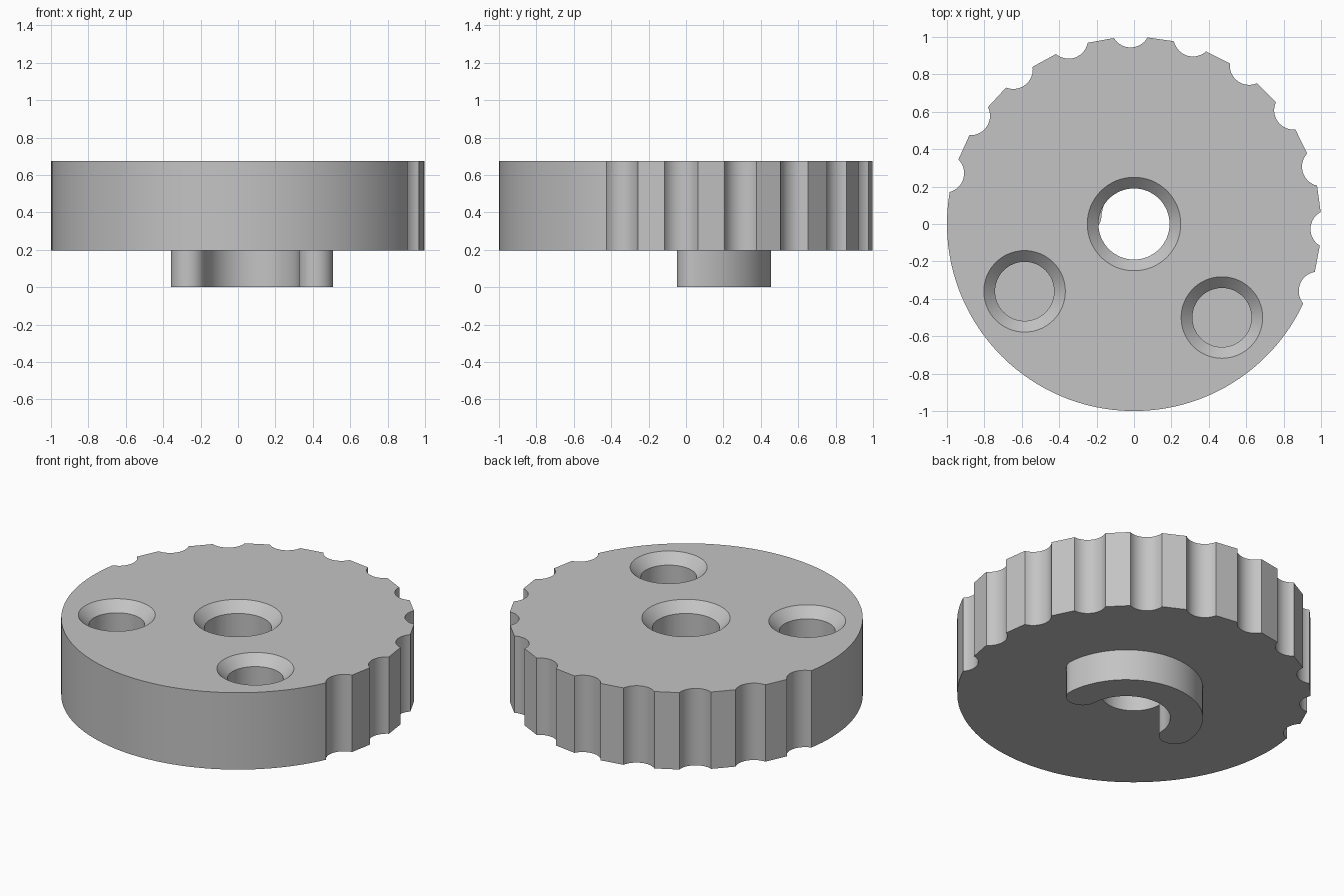
import bpy, bmesh
from math import acos, cos, sin, radians, pi, tau

cube = bpy.data.objects.get("Cube")
if cube:
    bpy.data.objects.remove(cube, do_unlink=True)

grey = bpy.data.materials.new("plain_grey")
grey.use_nodes = True
COLOUR = (0.55, 0.55, 0.55, 1)
grey.diffuse_color = COLOUR
grey.node_tree.nodes["Principled BSDF"].inputs["Base Color"].default_value = COLOUR

BASE, TOP = 0.195, 0.675


def make_object(name, bm):
    bmesh.ops.recalc_face_normals(bm, faces=bm.faces)
    mesh = bpy.data.meshes.new(name)
    bm.to_mesh(mesh)
    bm.free()
    mesh.materials.append(grey)
    obj = bpy.data.objects.new(name, mesh)
    bpy.context.collection.objects.link(obj)
    return obj


def activate(obj):
    bpy.ops.object.select_all(action='DESELECT')
    obj.select_set(True)
    bpy.context.view_layer.objects.active = obj


def arc(cx, cy, r, start, end, steps):
    """Points along a circular arc, ends included."""
    angles = [start + (end - start) * i / steps for i in range(steps + 1)]
    return [(cx + r * cos(a), cy + r * sin(a)) for a in angles]


def prism(name, outline, z0, z1):
    """Extrude a flat outline between two heights."""
    bm = bmesh.new()
    face = bm.faces.new([bm.verts.new((x, y, z0)) for x, y in outline])
    side = bmesh.ops.extrude_face_region(bm, geom=[face])["geom"]
    verts = [v for v in side if isinstance(v, bmesh.types.BMVert)]
    bmesh.ops.translate(bm, vec=(0, 0, z1 - z0), verts=verts)
    return make_object(name, bm)


def lathe(name, x, y, profile, segments=64):
    """Closed turned solid from (radius, height) rings."""
    bm = bmesh.new()
    rings = [[bm.verts.new((x + r * cos(tau * i / segments),
                            y + r * sin(tau * i / segments), z))
              for i in range(segments)] for r, z in profile]
    for low, high in zip(rings, rings[1:]):
        for i in range(segments):
            j = (i + 1) % segments
            bm.faces.new((low[i], low[j], high[j], high[i]))
    bm.faces.new(rings[0])
    bm.faces.new(rings[-1])
    return make_object(name, bm)


# Disc outline: finger notches along the back, plain arc along the front
NOTCHES, FIRST, STEP = 11, radians(-20), radians(18.5)
NOTCH_R, NOTCH_C = 0.104, 1.048
spread = acos((NOTCH_C ** 2 + NOTCH_R ** 2 - 1) / (2 * NOTCH_C * NOTCH_R))
outline = []
for n in range(NOTCHES):
    a = FIRST + n * STEP
    outline += arc(NOTCH_C * cos(a), NOTCH_C * sin(a), NOTCH_R,
                   a + pi + spread, a + pi - spread, 14)
half = acos((NOTCH_C ** 2 + 1 - NOTCH_R ** 2) / (2 * NOTCH_C))
last = FIRST + (NOTCHES - 1) * STEP
outline += arc(0, 0, 1, last + half, FIRST - half + tau, 60)[1:-1]
disc = prism("grip_disc", outline, BASE, TOP)

# Countersunk holes: one through the centre, two blind
CHAMFER, OVER = 0.06, 0.02
for x, y, r, floor in ((0, 0, 0.19, BASE - 0.1),
                       (-0.585, -0.36, 0.158, 0.35),
                       (0.47, -0.5, 0.158, 0.35)):
    cutter = lathe("hole_cutter", x, y, [
        (r, floor), (r, TOP - CHAMFER), (r + CHAMFER + OVER, TOP + OVER)])
    cutter.hide_render = True
    activate(disc)
    mod = disc.modifiers.new("hole", 'BOOLEAN')
    mod.operation = 'DIFFERENCE'
    mod.solver = 'EXACT'
    mod.object = cutter
    bpy.ops.object.modifier_apply(modifier=mod.name)
    bpy.data.objects.remove(cutter, do_unlink=True)

# Curved hook underneath: half ring with rounded ends
HX, HY, MID, HALF = 0.075, 0.02, 0.3425, 0.0925
t0, t1 = radians(4), radians(176)
hook_outline = arc(HX, HY, MID + HALF, t0, t1, 48)
hook_outline += arc(HX + MID * cos(t1), HY + MID * sin(t1), HALF, t1, t1 + pi, 16)[1:-1]
hook_outline += arc(HX, HY, MID - HALF, t1, t0, 48)
hook_outline += arc(HX + MID * cos(t0), HY + MID * sin(t0), HALF, t0 + pi, t0 + tau, 16)[1:-1]
hook = prism("bottom_hook", hook_outline, 0, BASE)

for obj in (disc, hook):
    activate(obj)
    bpy.ops.object.shade_smooth_by_angle(angle=radians(30))
